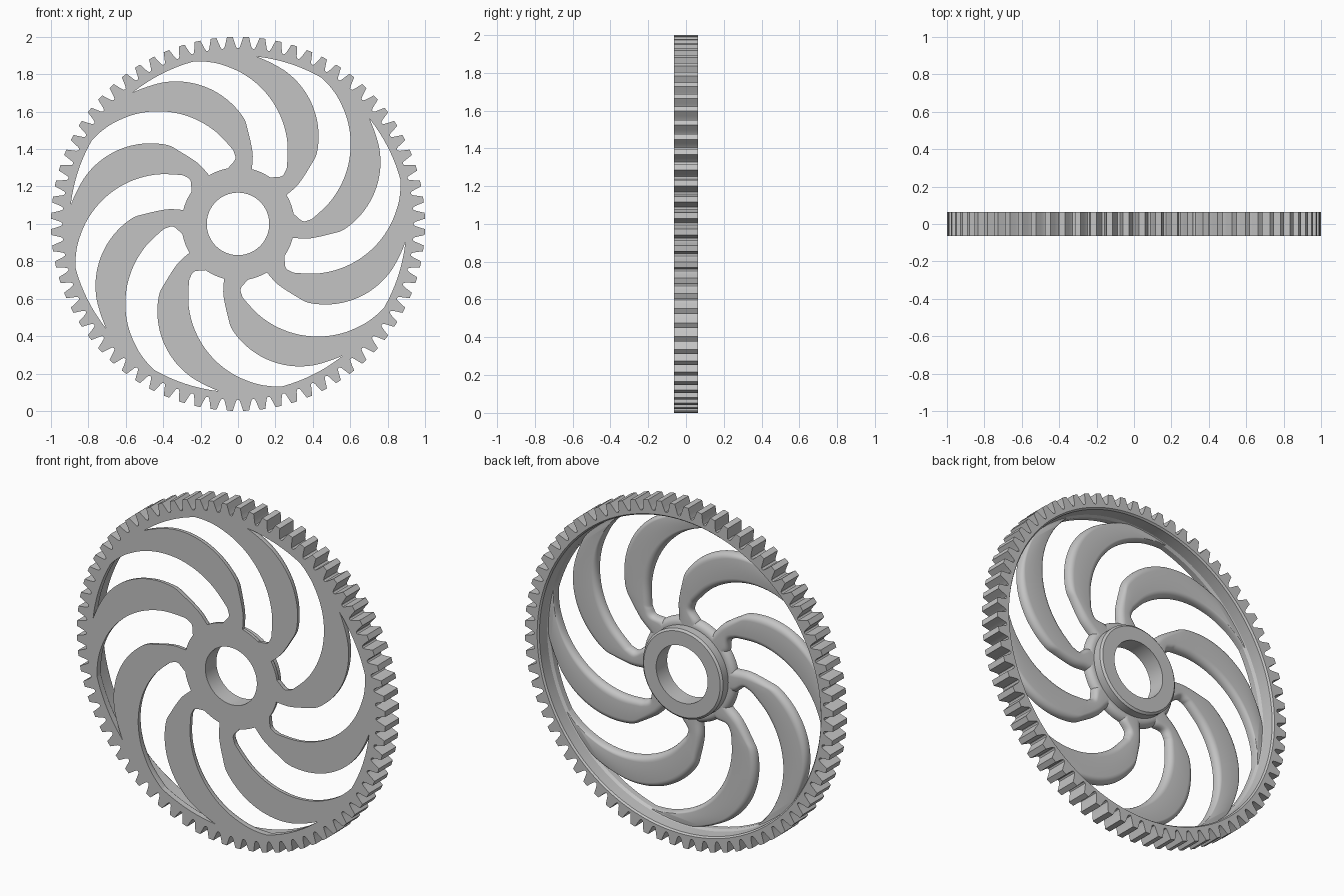
import bpy, bmesh, math
from mathutils import Vector

if "Cube" in bpy.data.objects:
    bpy.data.objects.remove(bpy.data.objects["Cube"], do_unlink=True)

HALF = 0.064          # half thickness of the wheel
TEETH, SPOKES = 72, 8
CENTRE = Vector((0, 0, 1))

grey = bpy.data.materials.new("plain_grey")
grey.use_nodes = True
colour = (0.55, 0.55, 0.55, 1)
grey.diffuse_color = colour
grey.node_tree.nodes["Principled BSDF"].inputs["Base Color"].default_value = colour


def grid_mesh(name, rings, closed):
    """Skin a list of closed cross-sections; loop round or cap the ends."""
    bm = bmesh.new()
    rows = [[bm.verts.new(p) for p in ring] for ring in rings]
    n = len(rows[0])
    for i in range(len(rows) if closed else len(rows) - 1):
        a, b = rows[i], rows[(i + 1) % len(rows)]
        for j in range(n):
            k = (j + 1) % n
            bm.faces.new((a[j], a[k], b[k], b[j]))
    if not closed:
        bm.faces.new(rows[0])
        bm.faces.new(rows[-1])
    bmesh.ops.recalc_face_normals(bm, faces=bm.faces)
    mesh = bpy.data.meshes.new(name)
    bm.to_mesh(mesh)
    bm.free()
    mesh.materials.append(grey)
    return mesh


def add_object(name, mesh, turn=0.0):
    obj = bpy.data.objects.new(name, mesh)
    bpy.context.collection.objects.link(obj)
    obj.location = CENTRE
    obj.rotation_euler.y = turn
    return obj


def polar(angle, radius, y):
    return (radius * math.sin(angle), y, radius * math.cos(angle))


def arc_points(cx, cz, radius, start, end, count=7):
    angles = [math.radians(start + (end - start) * i / (count - 1)) for i in range(count)]
    return [(cx + radius * math.cos(a), cz + radius * math.sin(a)) for a in angles]


def smooth_path(points, steps):
    """Catmull-Rom curve through the points."""
    pts = [Vector(p) for p in points]
    pts = [2 * pts[0] - pts[1]] + pts + [2 * pts[-1] - pts[-2]]
    out = []
    for a, b, c, d in zip(pts, pts[1:], pts[2:], pts[3:]):
        for s in range(steps):
            t = s / steps
            out.append(0.5 * (2 * b + (c - a) * t + (2 * a - 5 * b + 4 * c - d) * t * t
                              + (3 * b - a - 3 * c + d) * t ** 3))
    out.append(pts[-2])
    return out


BACK, ROUND = -0.02, 0.036    # back level and edge rounding of spokes and hub flange
quarter = [i * math.pi / 12 for i in range(7)]
edge = [(ROUND * (1 - math.cos(t)), BACK - ROUND * (1 - math.sin(t))) for t in quarter]

# Toothed rim: one pitch from gap centre to gap centre, lip at the front
half_tooth = [(0, 0.939), (0.08, 0.941), (0.14, 0.95), (0.21, 0.968), (0.32, 1.0)]
pitch = half_tooth + [(1 - f, r) for f, r in reversed(half_tooth[1:])]
rings = []
for tooth in range(TEETH):
    for frac, r in pitch:
        a = 2 * math.pi * (tooth + frac) / TEETH
        section = [(0.9, -HALF), (r, -HALF), (r, HALF), (0.92, HALF), (0.912, 0.054),
                   (0.91, -0.015), (0.9, -0.03)]
        rings.append([polar(a, rad, y) for rad, y in section])
rim = add_object("toothed_rim", grid_mesh("toothed_rim", rings, True))

# Hub: rounded front flange with a turned collar on the back
hub_profile = [(0.167, -HALF), (0.302, -HALF)] + [(0.302 - inset, y) for inset, y in edge]
hub_profile += [(0.26, BACK), (0.26, 0.028), (0.248, 0.038), (0.167, 0.038)]
rings = [[polar(2 * math.pi * i / 96, r, y) for r, y in hub_profile] for i in range(96)]
hub = add_object("hub", grid_mesh("hub", rings, True))

# Curved spoke: outer and inner edges run from hub to rim
outer = [(0.235, 0.13), (0.263, 0.157), (0.325, 0.215), (0.39, 0.315)]
outer += arc_points(0, 0.468, 0.431, -12, 66)
outer += [(0.09, 0.898), (0.02, 0.918), (-0.03, 0.925)]
inner = [(0.15, 0.235), (0.175, 0.248), (0.232, 0.254), (0.254, 0.283)]
inner += arc_points(-0.22, 0.383, 0.487, -8, 75)
inner += [(-0.18, 0.868), (-0.257, 0.869), (-0.31, 0.876)]
rings = []
for p, q in zip(smooth_path(outer, 5), smooth_path(inner, 5)):
    across = (q - p).normalized()
    ring = [(p, -HALF)]
    ring += [(p + across * inset, y) for inset, y in edge]
    ring += [(q - across * inset, y) for inset, y in reversed(edge)]
    ring.append((q, -HALF))
    rings.append([(v.x, y, v.y) for v, y in ring])
spoke_mesh = grid_mesh("curved_spoke", rings, False)
spokes = [add_object(f"curved_spoke_{i + 1}", spoke_mesh, 2 * math.pi * i / SPOKES)
          for i in range(SPOKES)]

# Smooth shading with sharp edges kept
bpy.ops.object.select_all(action="DESELECT")
for obj in (rim, hub, spokes[0]):
    obj.select_set(True)
bpy.context.view_layer.objects.active = rim
bpy.ops.object.shade_smooth_by_angle(angle=math.radians(30))
